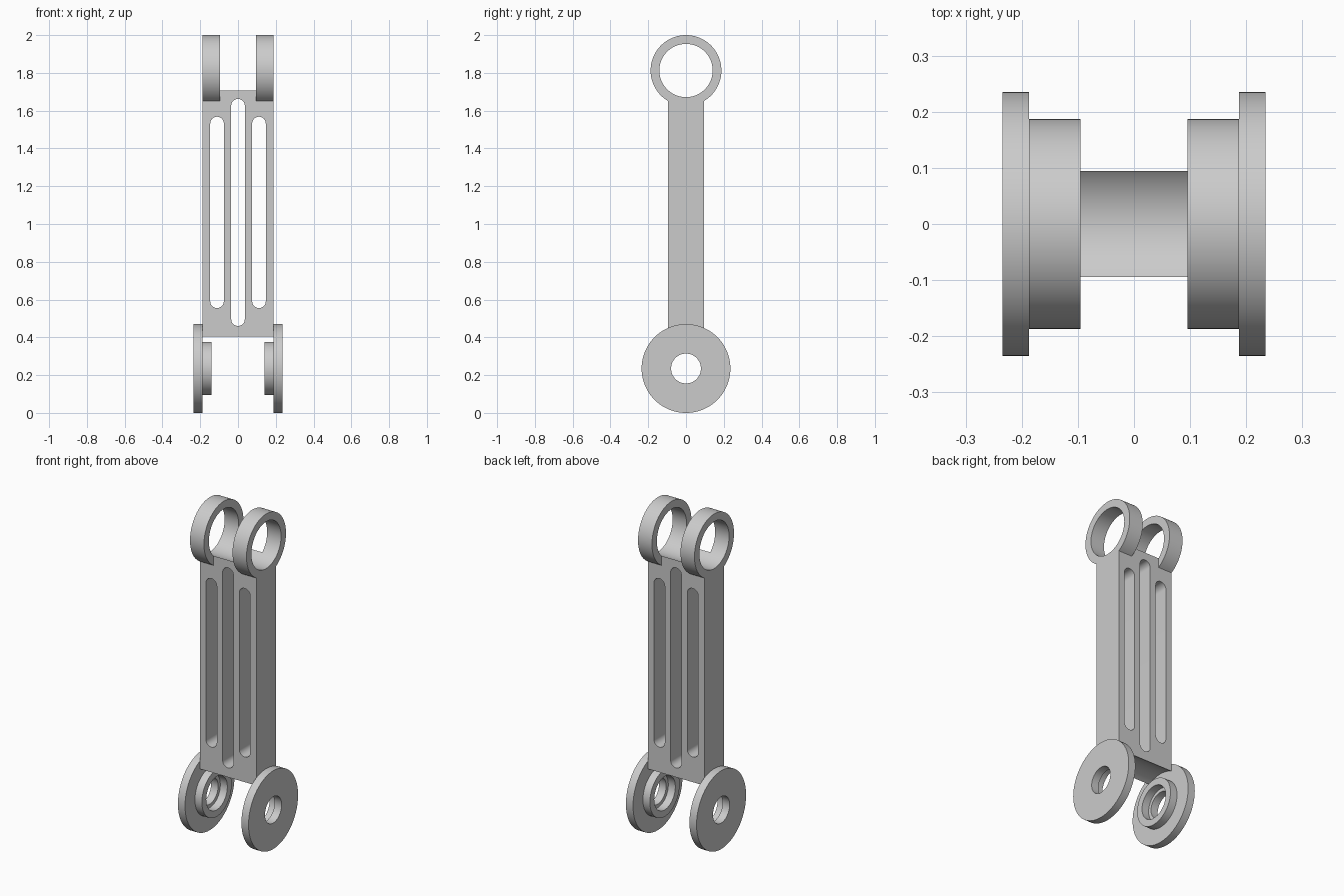
import bpy, bmesh
from math import sin, cos, pi, radians
from mathutils import Vector

if "Cube" in bpy.data.objects:
    bpy.data.objects.remove(bpy.data.objects["Cube"])


def make_object(name, bm):
    bmesh.ops.recalc_face_normals(bm, faces=bm.faces)
    mesh = bpy.data.meshes.new(name)
    bm.to_mesh(mesh)
    bm.free()
    obj = bpy.data.objects.new(name, mesh)
    bpy.context.collection.objects.link(obj)
    return obj


def prism(name, points, axis, lo, hi):
    """Extrude a 2D outline along x (points are y,z) or y (points are x,z)."""
    bm = bmesh.new()
    verts = [bm.verts.new((lo, a, b) if axis == 'x' else (a, lo, b)) for a, b in points]
    face = bm.faces.new(verts)
    new = bmesh.ops.extrude_face_region(bm, geom=[face])['geom']
    vec = Vector((hi - lo, 0, 0)) if axis == 'x' else Vector((0, hi - lo, 0))
    bmesh.ops.translate(bm, vec=vec, verts=[g for g in new if isinstance(g, bmesh.types.BMVert)])
    return make_object(name, bm)


def arc(cx, cz, r, start, end, n):
    return [(cx + r * cos(start + (end - start) * i / n),
             cz + r * sin(start + (end - start) * i / n)) for i in range(n + 1)]


def circle(z, r, n=96):
    return arc(0, z, r, 0, 2 * pi, n)[:-1]


def slot(x, z0, z1, r=0.036):
    return arc(x, z1 - r, r, 0, pi, 16) + arc(x, z0 + r, r, pi, 2 * pi, 16)


def boolean(obj, other, operation):
    mod = obj.modifiers.new(operation.lower(), 'BOOLEAN')
    mod.operation, mod.object, mod.solver = operation, other, 'EXACT'
    bpy.context.view_layer.objects.active = obj
    bpy.ops.object.modifier_apply(modifier=mod.name)
    bpy.data.objects.remove(other)


def smooth(obj):
    bpy.ops.object.select_all(action='DESELECT')
    obj.select_set(True)
    bpy.context.view_layer.objects.active = obj
    bpy.ops.object.shade_smooth_by_angle(angle=radians(30))


HALF_W, HALF_D = 0.1875, 0.0945
TOP_Z, LOW_Z = 1.8125, 0.235

# Link body with two eye rings on top
body = prism("link_body", [(-HALF_D, 0.28), (HALF_D, 0.28), (HALF_D, 1.75), (-HALF_D, 1.75)],
             'x', -HALF_W, HALF_W)
for lo, hi in ((-HALF_W, -0.095), (0.095, HALF_W)):
    boolean(body, prism("eye_ring", circle(TOP_Z, 0.1875), 'x', lo, hi), 'UNION')

# Bore through the eyes and curved relief under the body
boolean(body, prism("eye_bore", circle(TOP_Z, 0.141), 'x', -0.4, 0.4), 'DIFFERENCE')
boolean(body, prism("lower_relief", circle(LOW_Z, 0.194), 'x', -0.4, 0.4), 'DIFFERENCE')

# Lightening slots
for x, z0, z1 in ((-0.111, 0.555, 1.568), (0, 0.46, 1.662), (0.111, 0.555, 1.568)):
    boolean(body, prism("slot_cutter", slot(x, z0, z1), 'y', -0.3, 0.3), 'DIFFERENCE')
smooth(body)

# Lower discs with stepped inner bosses: lathed (x, radius) profile, one per side
PROFILE = [(0.2345, 0.079), (0.2345, 0.235), (0.1875, 0.235), (0.1875, 0.141),
           (0.141, 0.141), (0.141, 0.1), (0.1875, 0.1), (0.1875, 0.079)]
for side, label in ((-1, "left"), (1, "right")):
    bm = bmesh.new()
    n = 96
    rings = [[bm.verts.new((side * x, r * cos(2 * pi * i / n), LOW_Z + r * sin(2 * pi * i / n)))
              for i in range(n)] for x, r in PROFILE]
    for k, a in enumerate(rings):
        b = rings[(k + 1) % len(rings)]
        for i in range(n):
            j = (i + 1) % n
            bm.faces.new((a[i], a[j], b[j], b[i]))
    smooth(make_object(label + "_pivot_disc", bm))
